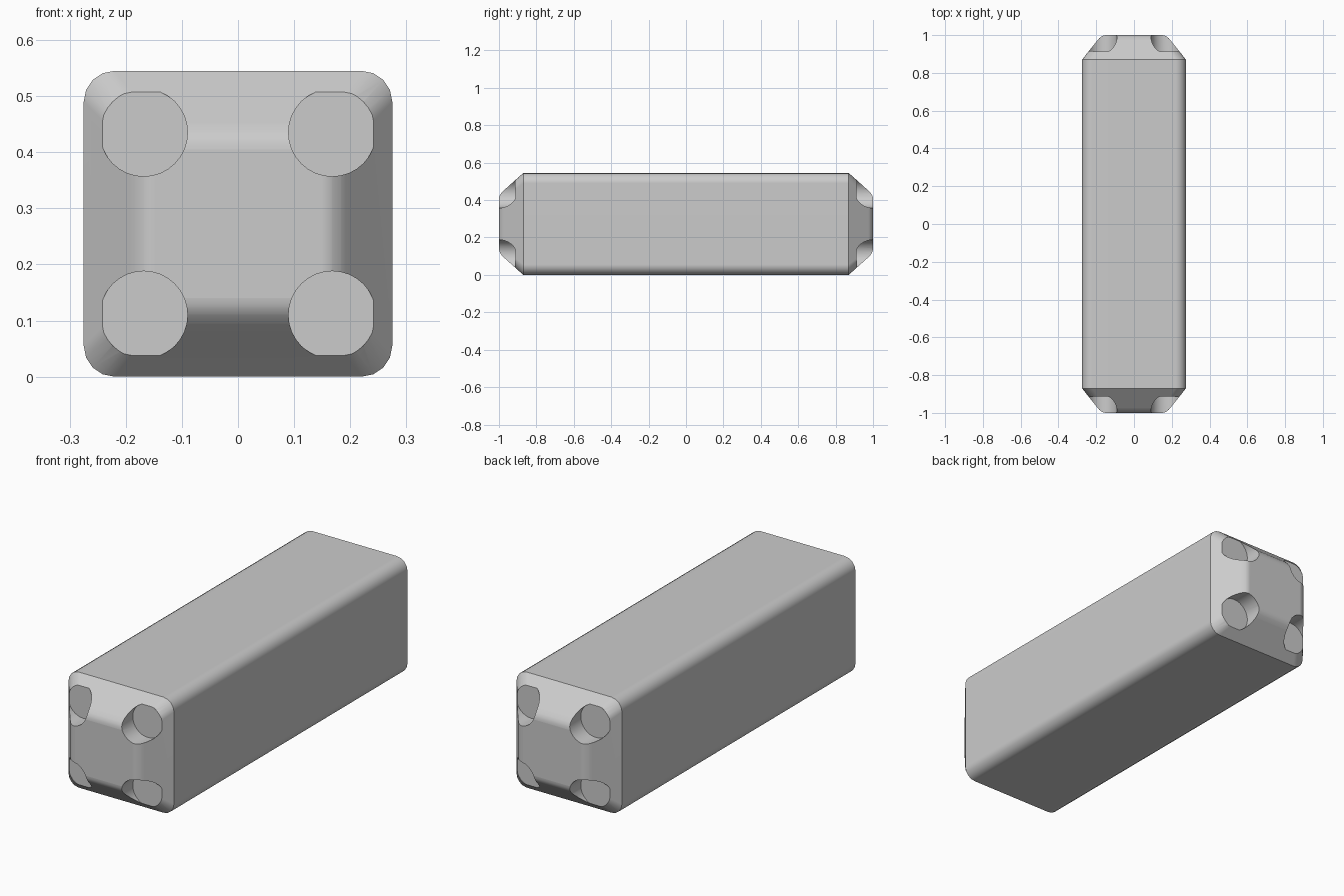
import bpy, bmesh, math

if "Cube" in bpy.data.objects:
    bpy.data.objects.remove(bpy.data.objects["Cube"])

HX, HZ, CZ = 0.275, 0.2725, 0.2725   # half width, half height, centre height


def rounded_rect(hx, hz, r, n=4):
    pts = []
    for k, (sx, sz) in enumerate([(1, 1), (-1, 1), (-1, -1), (1, -1)]):
        for i in range(n + 1):
            a = math.pi / 2 * (k + i / n)
            pts.append((sx * (hx - r) + r * math.cos(a), sz * (hz - r) + r * math.sin(a)))
    return pts


def end_rings():
    # straight taper, then a soft fillet onto the flat end
    ax, az, y0, y1 = 0.172, 0.156, 0.87, 1.0
    rings = [(y0, HX, HZ)]
    s = 0.8
    p0 = (y0 + (y1 - y0) * s, HX + (ax - HX) * s, HZ + (az - HZ) * s)
    p1 = (y1, ax, az)
    p2 = (y1, ax - 0.024, az - 0.024)
    for i in range(6):
        t = i / 5
        rings.append(tuple((1 - t) ** 2 * a + 2 * t * (1 - t) * b + t * t * c
                           for a, b, c in zip(p0, p1, p2)))
    return rings


# Main block, lofted from end to end
half = end_rings()
rings = [(-y, hx, hz) for y, hx, hz in reversed(half)] + half
bm = bmesh.new()
loops = []
for y, hx, hz in rings:
    r = 0.055 - 0.015 * (HX - hx) / 0.127
    loops.append([bm.verts.new((x, y, z + CZ)) for x, z in rounded_rect(hx, hz, r)])
for a, b in zip(loops, loops[1:]):
    for i in range(len(a)):
        j = (i + 1) % len(a)
        bm.faces.new((a[i], a[j], b[j], b[i]))
bm.faces.new(loops[0])
bm.faces.new(loops[-1])
bmesh.ops.recalc_face_normals(bm, faces=bm.faces)
mesh = bpy.data.meshes.new("block")
bm.to_mesh(mesh)
bm.free()
block = bpy.data.objects.new("block", mesh)
bpy.context.collection.objects.link(block)

# Round corner pockets cut into both ends
cutters = []
for sy in (-1, 1):
    for sx in (-1, 1):
        for sz in (-1, 1):
            bpy.ops.mesh.primitive_cylinder_add(
                vertices=32, radius=0.078, depth=0.2,
                location=(sx * 0.168, sy * 1.0125, CZ + sz * 0.1625),
                rotation=(math.pi / 2, 0, 0))
            cutter = bpy.context.object
            cutter.name = "pocket_cutter"
            cutter.hide_render = True
            cutters.append(cutter)
            mod = block.modifiers.new("pocket", 'BOOLEAN')
            mod.operation = 'DIFFERENCE'
            mod.solver = 'EXACT'
            mod.object = cutter

bpy.ops.object.select_all(action='DESELECT')
block.select_set(True)
bpy.context.view_layer.objects.active = block
for mod in list(block.modifiers):
    bpy.ops.object.modifier_apply(modifier=mod.name)
for cutter in cutters:
    bpy.data.objects.remove(cutter)

# Soft shading with crisp taper and pocket edges
bpy.ops.object.shade_smooth_by_angle(angle=math.radians(30))
normals = block.modifiers.new("normals", 'WEIGHTED_NORMAL')
normals.keep_sharp = True
